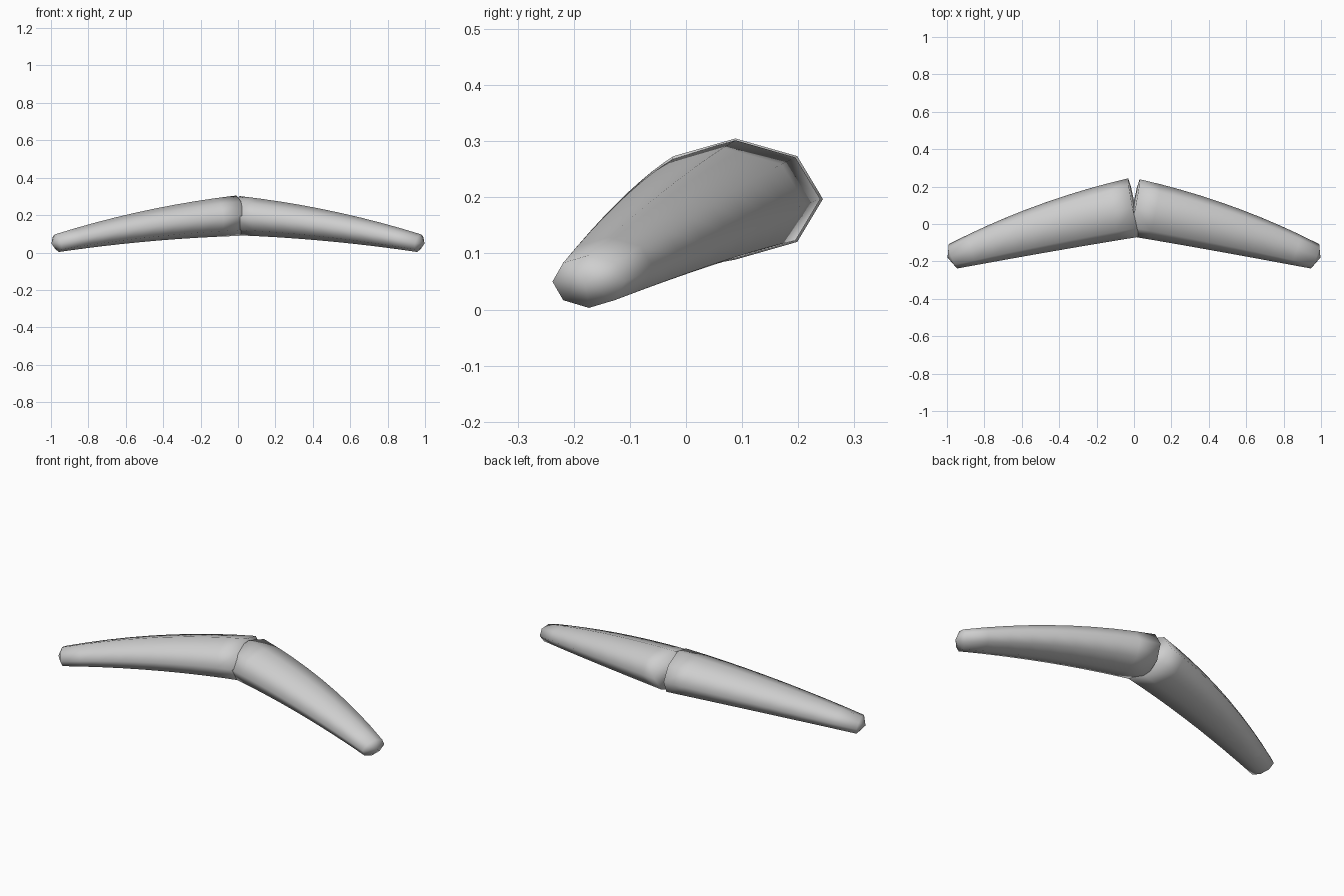
import bpy, bmesh, math
from mathutils import Vector

cube = bpy.data.objects.get("Cube")
if cube:
    bpy.data.objects.remove(cube, do_unlink=True)

grey = bpy.data.materials.new("light_grey")
grey.use_nodes = True
colour = (0.62, 0.62, 0.62, 1)
grey.diffuse_color = colour
grey.node_tree.nodes["Principled BSDF"].inputs["Base Color"].default_value = colour

SIDES, RINGS = 8, 10
# centre x, y, z, then radius in depth and in height: inner end, middle, tip
INNER = (0.0, 0.088, 0.197, 0.156, 0.108)
MIDDLE = (0.485, -0.025, 0.142, 0.124, 0.082)
TIP = (0.968, -0.173, 0.05, 0.065, 0.047)


def section(t):
    """Smooth blend through the three given sections."""
    a, b, c = (1 - t) * (1 - 2 * t), 4 * t * (1 - t), t * (2 * t - 1)
    return [a * p + b * q + c * r for p, q, r in zip(INNER, MIDDLE, TIP)]


def make_half(name, side, inner_scale):
    """Tapered eight-sided limb, with sections square to its bent axis."""
    bm = bmesh.new()
    rings = []
    for i in range(RINGS):
        t = i / (RINGS - 1)
        x, y, z, depth, height = section(t)
        along = Vector(section(t + 0.01)[:3]) - Vector(section(t - 0.01)[:3])
        slope_y, slope_z = along.y / along.x, along.z / along.x
        size = inner_scale + (1 - inner_scale) * t
        ring = []
        for k in range(SIDES):
            a = math.tau * k / SIDES
            dy, dz = math.cos(a) * depth * size, math.sin(a) * height * size
            dx = -slope_y * dy - slope_z * dz
            ring.append(bm.verts.new((side * (x + dx), y + dy, z + dz)))
        rings.append(ring)
    for r, s in zip(rings, rings[1:]):
        for k in range(SIDES):
            n = (k + 1) % SIDES
            bm.faces.new((r[k], r[n], s[n], s[k]))
    # flat inner cap and blunt pointed tip
    bm.faces.new(rings[0])
    pole = bm.verts.new((side * 0.997, -0.18, 0.048))
    for k in range(SIDES):
        bm.faces.new((rings[-1][k], rings[-1][(k + 1) % SIDES], pole))
    bmesh.ops.recalc_face_normals(bm, faces=bm.faces)
    for face in bm.faces:
        face.smooth = True
    mesh = bpy.data.meshes.new(name)
    bm.to_mesh(mesh)
    bm.free()
    mesh.materials.append(grey)
    bpy.context.collection.objects.link(bpy.data.objects.new(name, mesh))


make_half("left_limb", 1, 0.97)
make_half("right_limb", -1, 1.0)
